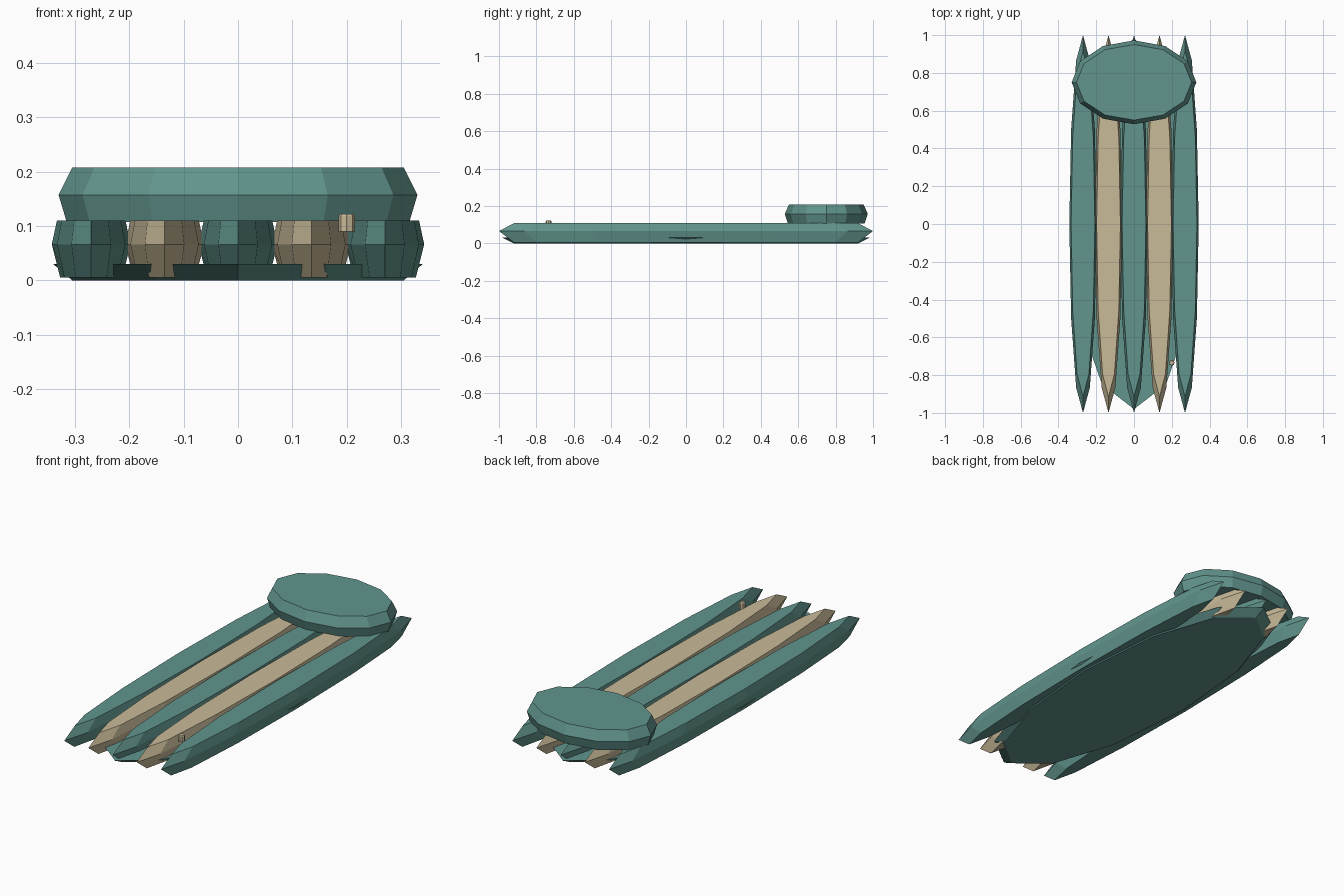
import bpy
import bmesh
from math import sin, cos, tau

cube = bpy.data.objects.get("Cube")
if cube:
    bpy.data.objects.remove(cube, do_unlink=True)


def make_material(name, rgb):
    mat = bpy.data.materials.new(name)
    mat.use_nodes = True
    color = (*rgb, 1.0)
    mat.diffuse_color = color
    mat.node_tree.nodes["Principled BSDF"].inputs["Base Color"].default_value = color
    return mat


teal = make_material("teal vinyl", (0.122, 0.300, 0.268))
tan = make_material("tan vinyl", (0.585, 0.495, 0.318))


def oval_stack(name, mat, center, rings, sides=12):
    """Loft flat oval rings (x radius, y radius, z) from bottom to top and cap them."""
    bm = bmesh.new()
    loops = []
    for rx, ry, z in rings:
        loops.append([bm.verts.new((rx * sin(tau * i / sides), ry * cos(tau * i / sides), z))
                      for i in range(sides)])
    for low, high in zip(loops, loops[1:]):
        for i in range(sides):
            j = (i + 1) % sides
            bm.faces.new((low[i], low[j], high[j], high[i]))
    bm.faces.new(loops[0])
    bm.faces.new(loops[-1])
    bmesh.ops.recalc_face_normals(bm, faces=bm.faces[:])
    mesh = bpy.data.meshes.new(name)
    bm.to_mesh(mesh)
    bm.free()
    mesh.materials.append(mat)
    obj = bpy.data.objects.new(name, mesh)
    obj.location = (*center, 0)
    bpy.context.collection.objects.link(obj)
    return obj


# Thin base sheet under the tubes
oval_stack("base_sheet", teal, (0, 0), [(0.305, 0.92, 0), (0.34, 0.98, 0.03)])

# Five long air tubes in alternating colours
tube_rings = [(0.057, 0.92, 0.005), (0.0725, 1.0, 0.066), (0.063, 0.915, 0.11)]
tube_names = ["right_outer", "right_inner", "middle", "left_inner", "left_outer"]
for i, side in enumerate(tube_names):
    oval_stack(side + "_tube", tan if i % 2 else teal, ((i - 2) * 0.135, 0), tube_rings)

# Raised oval pillow at the back end
oval_stack("pillow", teal, (0, 0.75),
           [(0.315, 0.205, 0.107), (0.33, 0.222, 0.157), (0.305, 0.2, 0.207)])

# Small inflation valve between two tubes
oval_stack("valve", tan, (0.2, -0.735),
           [(0.015, 0.015, 0.09), (0.015, 0.015, 0.118), (0.012, 0.012, 0.122)], sides=8)
